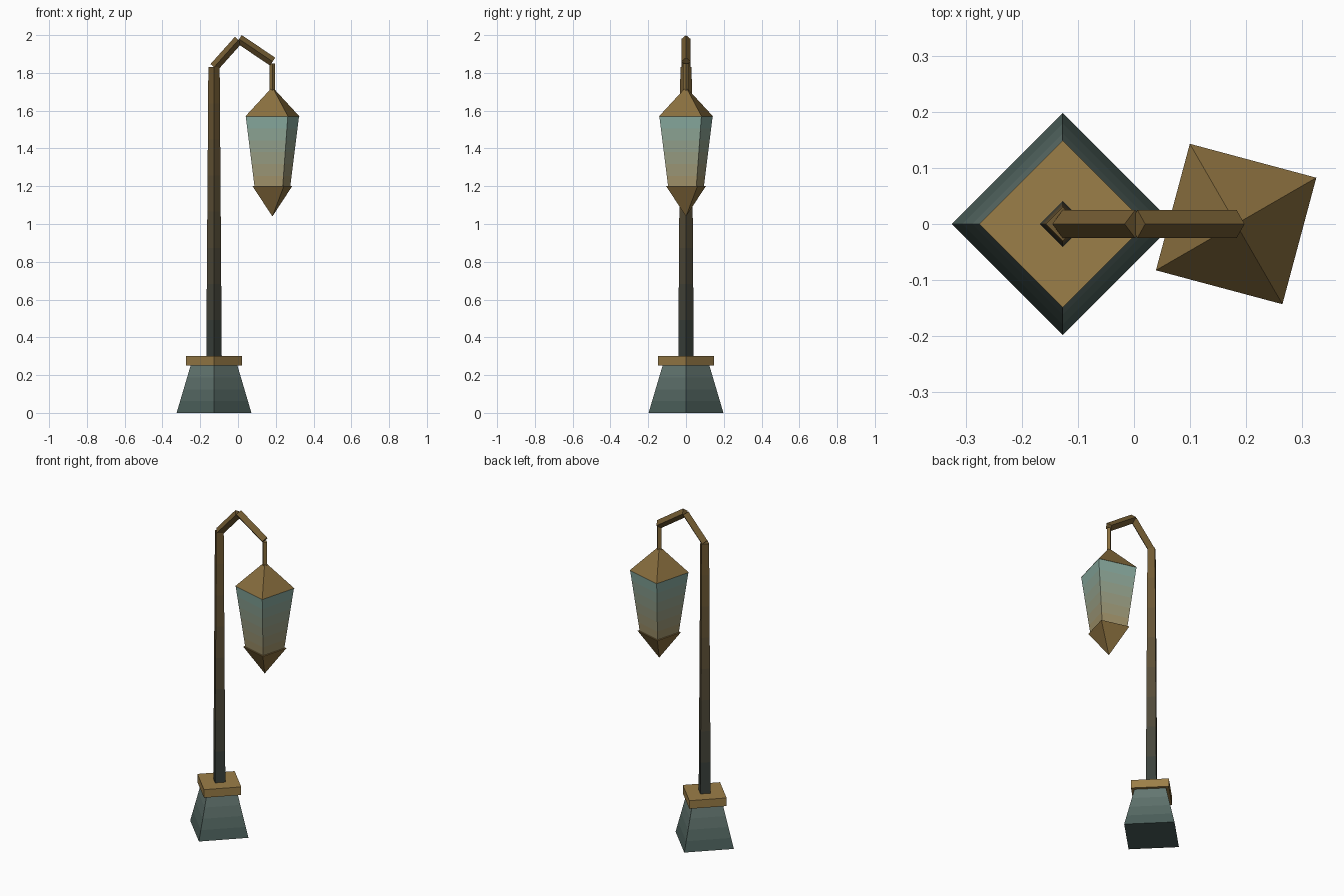
import bpy, bmesh, math
from mathutils import Matrix, Vector

if "Cube" in bpy.data.objects:
    bpy.data.objects.remove(bpy.data.objects["Cube"])

GOLD = (0.33, 0.21, 0.065)
BROWN = (0.17, 0.105, 0.032)
SLATE = (0.14, 0.20, 0.18)
DARK_SLATE = (0.06, 0.10, 0.09)
DEEP = (0.035, 0.05, 0.045)
TEAL = (0.24, 0.42, 0.37)
AMBER = (0.38, 0.29, 0.13)


def square_loft(name, centre, r0, r1, length, low, high=None, bands=1, turn=0, tilt=0):
    """Four-sided tapered bar along local z; colour runs from low to high in bands."""
    high = high or low
    bm = bmesh.new()
    rings = []
    for i in range(bands + 1):
        t = i / bands
        r = r0 + (r1 - r0) * t
        if r < 1e-4:
            rings.append([bm.verts.new((0, 0, length * t))])
        else:
            angles = [math.radians(turn + 90 * k) for k in range(4)]
            rings.append([bm.verts.new((r * math.cos(a), r * math.sin(a), length * t))
                          for a in angles])
    for i, (a, b) in enumerate(zip(rings, rings[1:])):
        for k in range(4):
            n = (k + 1) % 4
            corners = [a[k % len(a)], a[n % len(a)], b[n % len(b)], b[k % len(b)]]
            face = bm.faces.new(list(dict.fromkeys(corners)))
            face.material_index = i
    for ring, index in ((rings[0], 0), (rings[-1], bands - 1)):
        if len(ring) == 4:
            bm.faces.new(ring).material_index = index
    bmesh.ops.recalc_face_normals(bm, faces=bm.faces)
    bm.transform(Matrix.Translation(centre) @ Matrix.Rotation(tilt, 4, 'Y'))

    mesh = bpy.data.meshes.new(name)
    bm.to_mesh(mesh)
    bm.free()
    for i in range(bands):
        t = (i + 0.5) / bands
        mat = bpy.data.materials.new(f"{name}_colour_{i}")
        mat.diffuse_color = (*Vector(low).lerp(Vector(high), t), 1)
        mat.use_nodes = True
        mat.node_tree.nodes["Principled BSDF"].inputs["Base Color"].default_value = mat.diffuse_color
        mesh.materials.append(mat)
    obj = bpy.data.objects.new(name, mesh)
    bpy.context.collection.objects.link(obj)
    return obj


def arm(name, start, end, radius):
    """Square bar between two (x, z) points, one ridge facing up."""
    dx, dz = end[0] - start[0], end[1] - start[1]
    square_loft(name, (start[0], 0, start[1]), radius, radius, math.hypot(dx, dz),
                BROWN, tilt=math.atan2(dx, dz))


POST_X, LAMP_X = -0.127, 0.182

# Pedestal and post
square_loft("base", (POST_X, 0, 0), 0.198, 0.124, 0.25, DARK_SLATE, SLATE, bands=4)
square_loft("base_cap", (POST_X, 0, 0.25), 0.149, 0.149, 0.05, GOLD)
square_loft("post", (POST_X, 0, 0.30), 0.041, 0.03, 1.53, DEEP, BROWN, bands=8)

# Bent arm and hanger
arm("arm_rise", (-0.127, 1.83), (0.002, 1.974), 0.025)
arm("arm_drop", (0.006, 1.979), (0.183, 1.86), 0.025)
square_loft("hanger", (LAMP_X, 0, 1.70), 0.015, 0.015, 0.15, BROWN, GOLD)

# Lantern, turned 30 degrees
square_loft("lantern_finial", (LAMP_X, 0, 1.04), 0.0, 0.121, 0.16, BROWN, GOLD, turn=30)
square_loft("lantern_glass", (LAMP_X, 0, 1.19), 0.108, 0.163, 0.38, AMBER, TEAL, bands=6, turn=30)
square_loft("lantern_roof", (LAMP_X, 0, 1.57), 0.165, 0.0, 0.155, BROWN, GOLD, turn=30)
